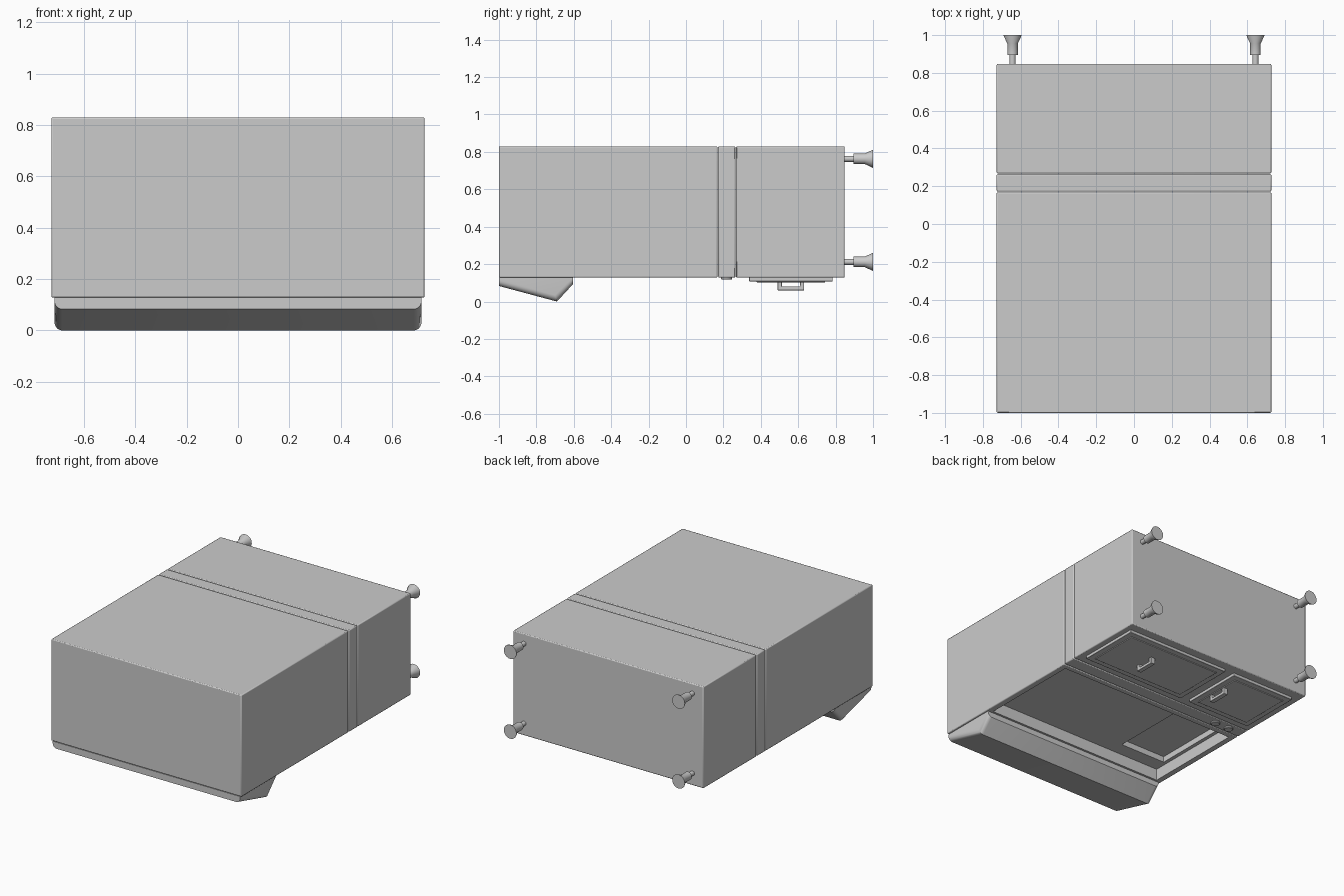
import bpy, bmesh, math
from mathutils import Matrix, Vector

if "Cube" in bpy.data.objects:
    bpy.data.objects.remove(bpy.data.objects["Cube"])


def finish(name, bm, bevel=0.0, segments=2, smooth=True):
    bmesh.ops.recalc_face_normals(bm, faces=bm.faces)
    me = bpy.data.meshes.new(name)
    bm.to_mesh(me)
    bm.free()
    ob = bpy.data.objects.new(name, me)
    bpy.context.collection.objects.link(ob)
    if bevel:
        m = ob.modifiers.new("edge_round", 'BEVEL')
        m.width, m.segments = bevel, segments
    if smooth:
        bpy.ops.object.select_all(action='DESELECT')
        ob.select_set(True)
        bpy.context.view_layer.objects.active = ob
        bpy.ops.object.shade_smooth_by_angle(angle=math.radians(30))
    return ob


def box(name, x, y, z, bevel=0.0):
    """Box from (min, max) ranges on each axis."""
    bm = bmesh.new()
    size = Vector((x[1] - x[0], y[1] - y[0], z[1] - z[0]))
    mid = Vector((x[0] + x[1], y[0] + y[1], z[0] + z[1])) / 2
    bmesh.ops.create_cube(bm, size=1, matrix=Matrix.Translation(mid) @ Matrix.Diagonal((*size, 1)))
    return finish(name, bm, bevel, smooth=bevel > 0)


def extrude_x(name, profile, x0, x1):
    """Extrude a closed (y, z) profile along x; returns bmesh."""
    bm = bmesh.new()
    face = bm.faces.new([bm.verts.new((x0, y, z)) for y, z in profile])
    new = bmesh.ops.extrude_face_region(bm, geom=[face])["geom"]
    bmesh.ops.translate(bm, vec=(x1 - x0, 0, 0), verts=[v for v in new if isinstance(v, bmesh.types.BMVert)])
    return bm


def lathe(name, profile, origin, axis):
    """Revolve (radius, distance) points about an axis through origin."""
    bm = bmesh.new()
    rot = Vector((0, 0, 1)).rotation_difference(Vector(axis)).to_matrix().to_4x4()
    vs = [bm.verts.new((r, 0, d)) for r, d in profile]
    es = [bm.edges.new(p) for p in zip(vs, vs[1:])]
    bmesh.ops.spin(bm, geom=vs + es, axis=(0, 0, 1), cent=(0, 0, 0), angle=math.tau, steps=32)
    bmesh.ops.remove_doubles(bm, verts=bm.verts, dist=1e-5)
    bmesh.ops.transform(bm, matrix=Matrix.Translation(origin) @ rot, verts=bm.verts)
    return finish(name, bm)


W, BACK, FACE = 0.727, 0.83, 0.128

# Cabinet: bin section, control strip, machine section
bin_body = box("bin_cabinet", (-W, W), (-1, 0.168), (FACE, BACK), 0.006)
box("control_strip", (-W, W), (0.172, 0.264), (FACE, BACK), 0.006)
box("machine_cabinet", (-W, W), (0.268, 0.848), (FACE, BACK), 0.006)

# Stepped opening in the bin face
for name, x, y, top in (("opening_cutter", (-0.685, 0.685), (-0.59, 0.13), FACE + 0.08),
                        ("inner_cutter", (-0.66, -0.31), (-0.49, 0.07), FACE + 0.12)):
    cutter = box(name, x, y, (FACE - 0.1, top))
    cutter.hide_render = True
    cutter.hide_viewport = True
    m = bin_body.modifiers.new(name, 'BOOLEAN')
    m.operation, m.solver, m.object = 'DIFFERENCE', 'EXACT', cutter

# Sloped hood with rounded outer edges
bm = extrude_x("hood", [(-1, FACE), (-1, 0.083), (-0.69, 0.0), (-0.605, 0.092), (-0.605, FACE)], -0.715, 0.715)
side_edges = [e for e in bm.edges
              if abs(e.verts[0].co.x - e.verts[1].co.x) < 1e-4
              and min(v.co.z for v in e.verts) < 0.01]
bmesh.ops.bevel(bm, geom=side_edges, offset=0.03, segments=5, profile=0.5, affect='EDGES')
finish("hood", bm)

# Doors with a thin raised centre, each with a bracket handle
for label, x0, x1, hx in (("large", -0.107, 0.685, 0.37), ("small", -0.665, -0.18, -0.24)):
    box(label + "_door", (x0, x1), (0.338, 0.784), (0.108, FACE + 0.01), 0.003)
    box(label + "_door_panel", (x0 + 0.04, x1 - 0.04), (0.378, 0.744), (0.103, 0.112), 0.002)
    bracket = [(0.49, 0.108), (0.49, 0.06), (0.632, 0.06), (0.632, 0.108),
               (0.61, 0.108), (0.61, 0.08), (0.512, 0.08), (0.512, 0.108)]
    finish(label + "_door_handle", extrude_x("handle", bracket, hx - 0.016, hx + 0.016), 0.003)

# Control knobs
for i, x in enumerate((-0.5, -0.61)):
    lathe(f"control_knob_{i + 1}", [(0, 0), (0.03, 0), (0.03, 0.015), (0.026, 0.019), (0, 0.019)],
          (x, 0.217, FACE + 0.008), (0, 0, -1))

# Four flared feet
foot = [(0, -0.01), (0.016, -0.01), (0.016, 0.047), (0.028, 0.047), (0.028, 0.108),
        (0.048, 0.15), (0.048, 0.152), (0, 0.152)]
for side, x in (("left", -0.643), ("right", 0.643)):
    for row, z in (("front", 0.212), ("rear", 0.763)):
        lathe(f"{side}_{row}_foot", foot, (x, 0.848, z), (0, 1, 0))
